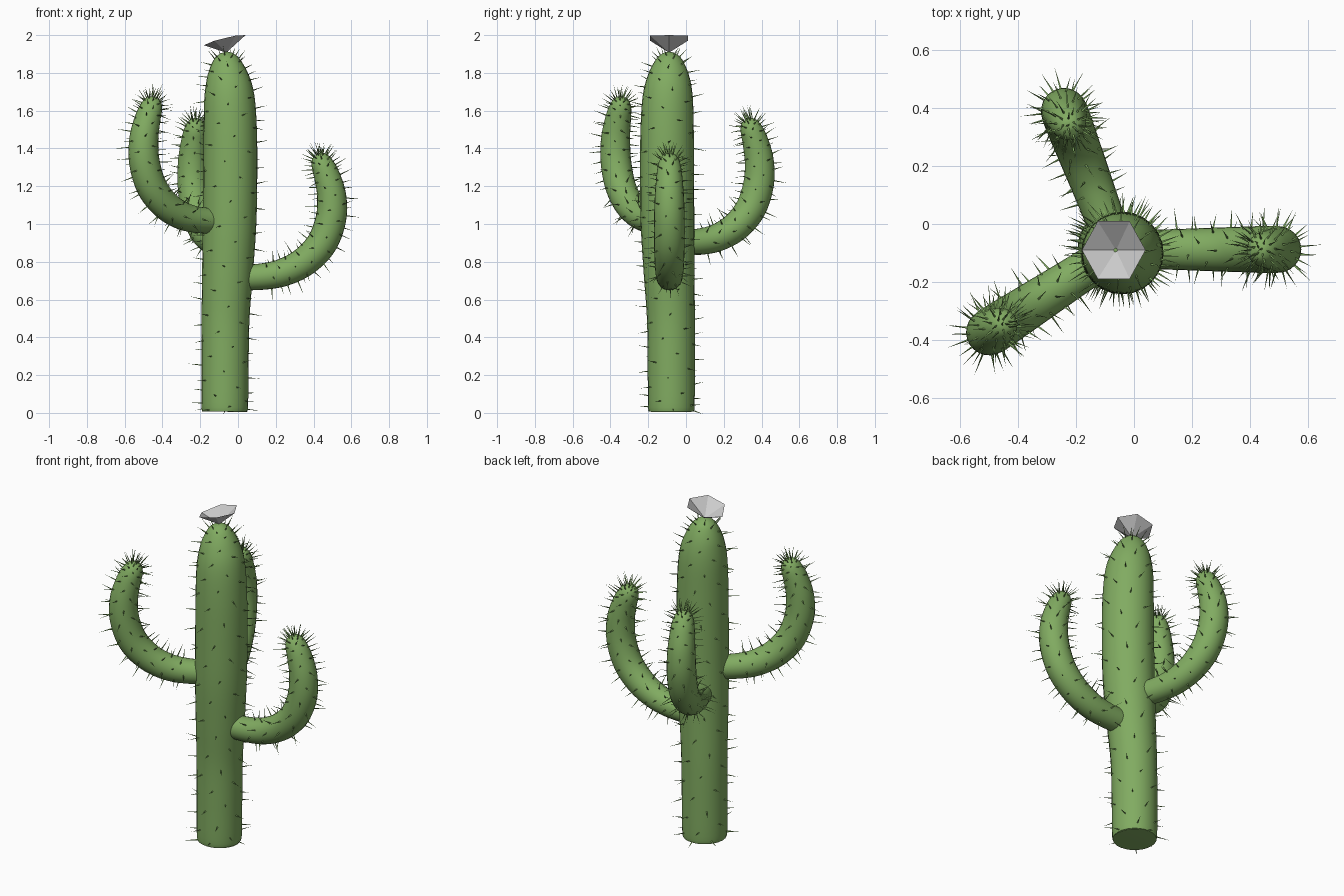
import bpy, bmesh, math, random
from mathutils import Vector

random.seed(4)
if "Cube" in bpy.data.objects:
    bpy.data.objects.remove(bpy.data.objects["Cube"])

GOLDEN = math.pi * (3 - math.sqrt(5))
SIDES = 24


def material(name, rgb):
    m = bpy.data.materials.new(name)
    m.use_nodes = True
    m.diffuse_color = (*rgb, 1)
    m.node_tree.nodes["Principled BSDF"].inputs["Base Color"].default_value = (*rgb, 1)
    return m


GREEN = material("cactus green", (0.22, 0.41, 0.12))
GREY = material("flower grey", (0.6, 0.6, 0.6))


def finish(bm, name, mat, smooth):
    bmesh.ops.recalc_face_normals(bm, faces=bm.faces)
    mesh = bpy.data.meshes.new(name)
    bm.to_mesh(mesh)
    bm.free()
    mesh.materials.append(mat)
    obj = bpy.data.objects.new(name, mesh)
    bpy.context.collection.objects.link(obj)
    if smooth:
        bpy.ops.object.select_all(action="DESELECT")
        obj.select_set(True)
        bpy.context.view_layer.objects.active = obj
        bpy.ops.object.shade_smooth_by_angle(angle=math.radians(50))


def spline(keys, t):
    """Smooth curve through (x, y, z, radius) keys, t from 0 to 1."""
    u = min(max(t, 0), 1) * (len(keys) - 1)
    i = min(int(u), len(keys) - 2)
    f = u - i
    a, b, c, d = (keys[min(max(i + k, 0), len(keys) - 1)] for k in (-1, 0, 1, 2))
    return 0.5 * (2 * b + (c - a) * f + (2 * a - 5 * b + 4 * c - d) * f ** 2
                  + (3 * b - a - 3 * c + d) * f ** 3)


def surface(keys, side, t, angle):
    """Point on the tube, with the outward direction there."""
    k, k0, k1 = spline(keys, t), spline(keys, t - 0.004), spline(keys, t + 0.004)
    step = k1 - k0
    tangent = step.xyz.normalized()
    out = side * math.cos(angle) + tangent.cross(side) * math.sin(angle)
    slope = step.w / max(step.xyz.length, 1e-6)
    return k.xyz + out * max(k.w, 0.003), (out - tangent * slope).normalized()


def tube(name, keys, side, rings):
    bm = bmesh.new()
    loops = [[bm.verts.new(surface(keys, side, r / rings, math.tau * s / SIDES)[0])
              for s in range(SIDES)] for r in range(rings + 1)]
    for lo, hi in zip(loops, loops[1:]):
        for s in range(SIDES):
            n = (s + 1) % SIDES
            bm.faces.new((lo[s], lo[n], hi[n], hi[s]))
    bm.faces.new(loops[0])
    bm.faces.new(loops[-1])
    finish(bm, name, GREEN, True)


def spines(name, keys, side, spots, length):
    """Thin three-sided thorns standing on the tube at each t in spots."""
    bm = bmesh.new()
    for i, t in enumerate(spots):
        p, n = surface(keys, side, t, i * GOLDEN)
        n = (n + 0.2 * Vector([random.uniform(-1, 1) for _ in range(3)])).normalized()
        a = n.orthogonal().normalized() * 0.0045
        b = n.cross(a)
        base = [bm.verts.new(p - n * 0.01 + a * math.cos(q) + b * math.sin(q))
                for q in (0, math.tau / 3, math.tau * 2 / 3)]
        tip = bm.verts.new(p + n * length * random.uniform(0.75, 1.15))
        bm.faces.new(base)
        for k in range(3):
            bm.faces.new((base[k], base[(k + 1) % 3], tip))
    finish(bm, name, GREEN, False)


def spread(lo, hi, count):
    return [lo + (hi - lo) * (i + 0.5) / count for i in range(count)]


# Trunk: a slightly bent column with a rounded crown
trunk = [Vector(k) for k in (
    (-0.07, -0.078, 0.012, 0.113), (-0.07, -0.078, 0.03, 0.123),
    (-0.069, -0.078, 0.25, 0.125), (-0.066, -0.08, 0.5, 0.127),
    (-0.055, -0.09, 0.75, 0.135), (-0.045, -0.098, 1.0, 0.142),
    (-0.041, -0.1, 1.25, 0.143), (-0.041, -0.1, 1.5, 0.141),
    (-0.046, -0.097, 1.68, 0.132), (-0.055, -0.093, 1.79, 0.108),
    (-0.061, -0.09, 1.87, 0.07), (-0.063, -0.09, 1.902, 0.035),
    (-0.064, -0.09, 1.912, 0.004))]
Y = Vector((0, 1, 0))
tube("trunk", trunk, Y, 72)
spines("trunk_spines", trunk, Y,
       spread(0.06, 0.17, 20) + spread(0.17, 0.66, 90) + spread(0.66, 0.9, 32), 0.064)

# Arms: one bent profile (reach, height, radius), turned around the trunk
PROFILE = [(0.06, 0.715, 0.067), (0.19, 0.722, 0.07), (0.3, 0.745, 0.074),
           (0.41, 0.803, 0.078), (0.5, 0.9, 0.081), (0.547, 1.03, 0.081),
           (0.55, 1.15, 0.077), (0.527, 1.25, 0.069), (0.503, 1.312, 0.06),
           (0.49, 1.347, 0.047), (0.484, 1.365, 0.03), (0.481, 1.373, 0.003)]
for label, degrees, rise, stretch in (("left", 0, 0, 1.01),
                                      ("right", 213, 0.3, 0.95),
                                      ("back", 110.8, 0.185, 0.925)):
    q = math.radians(degrees)
    keys = [Vector((-0.06 + s * stretch * math.cos(q),
                    -0.088 + s * stretch * math.sin(q), z + rise, r))
            for s, z, r in PROFILE]
    across = Vector((-math.sin(q), math.cos(q), 0))
    tube(label + "_arm", keys, across, 55)
    spines(label + "_arm_spines", keys, across,
           spread(0.1, 0.7, 80) + spread(0.7, 0.98, 36), 0.069)

# Flower: tilted open six-sided cup with flat petals
bm = bmesh.new()
heart = bm.verts.new((-0.062, -0.09, 1.907))
rim = []
for i in range(6):
    c, s = math.cos(math.tau * i / 6), math.sin(math.tau * i / 6)
    rim.append(bm.verts.new((-0.07 + 0.11 * c, -0.09 + 0.115 * s,
                             1.987 + 0.0267 * c - 0.0137 * c * c)))
for i in range(6):
    bm.faces.new((heart, rim[i], rim[(i + 1) % 6]))
finish(bm, "flower", GREY, False)
